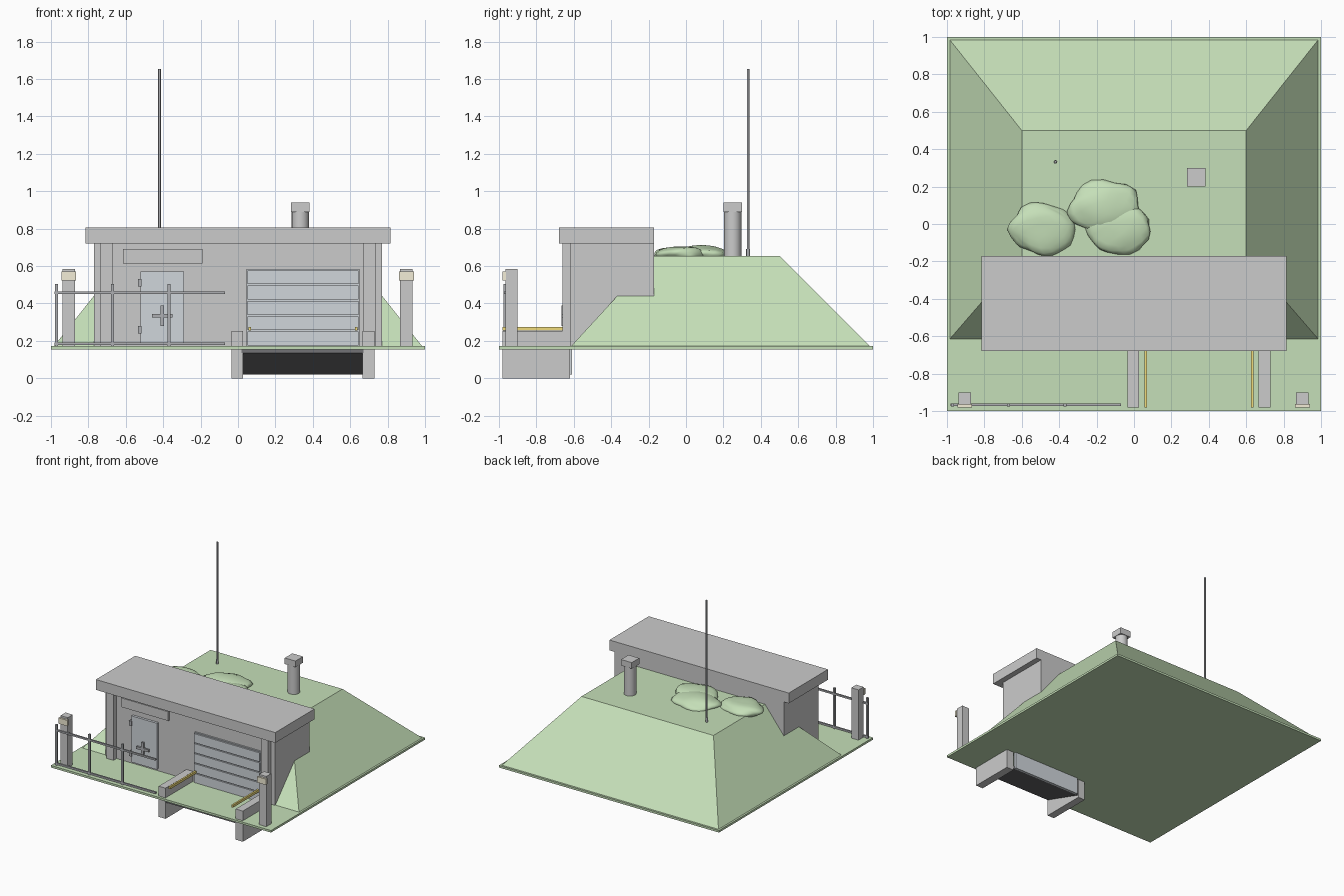
import bpy, bmesh, random
from mathutils import Vector, noise

if "Cube" in bpy.data.objects:
    bpy.data.objects.remove(bpy.data.objects["Cube"])

random.seed(4)


def material(name, rgb):
    m = bpy.data.materials.new(name)
    m.diffuse_color = (*rgb, 1)
    m.use_nodes = True
    m.node_tree.nodes["Principled BSDF"].inputs["Base Color"].default_value = m.diffuse_color
    return m


GRASS = material("grass", (0.56, 0.74, 0.48))
STEEL = material("steel", (0.63, 0.67, 0.71))
DARK = material("dark", (0.17, 0.17, 0.18))
METAL = material("metal", (0.42, 0.43, 0.45))
YELLOW = material("yellow", (0.88, 0.72, 0.2))
LAMP = material("lamp_glass", (0.9, 0.85, 0.68))


def finish(name, bm, mat=None):
    bmesh.ops.recalc_face_normals(bm, faces=bm.faces[:])
    me = bpy.data.meshes.new(name)
    bm.to_mesh(me)
    bm.free()
    ob = bpy.data.objects.new(name, me)
    bpy.context.collection.objects.link(ob)
    if mat:
        me.materials.append(mat)
    return ob


def box(name, x, y, z, mat=None):
    """Box from (min, max) ranges."""
    bm = bmesh.new()
    bmesh.ops.create_cube(bm, size=1)
    for v in bm.verts:
        v.co = Vector([r[0] if c < 0 else r[1] for c, r in zip(v.co, (x, y, z))])
    return finish(name, bm, mat)


def tube(name, x, y, z0, z1, r, seg, mat=None):
    bm = bmesh.new()
    bmesh.ops.create_cone(bm, cap_ends=True, segments=seg, radius1=r, radius2=r, depth=z1 - z0)
    bmesh.ops.translate(bm, verts=bm.verts[:], vec=(x, y, (z0 + z1) / 2))
    ob = finish(name, bm, mat)
    for p in ob.data.polygons:
        p.use_smooth = len(p.vertices) == 4
    return ob


# ground slab
box("ground", (-1, 1), (-1, 1), (0.155, 0.172), GRASS)

# earth mound: tapered box
mound = box("mound", (-0.985, 0.985), (-0.615, 0.985), (0.171, 0.655), GRASS)
for v in mound.data.vertices:
    if v.co.z > 0.4:
        v.co.x = 0.6 if v.co.x > 0 else -0.6
        v.co.y = 0.5 if v.co.y > 0 else -0.17

# bunker body, roof slab and corner pillars
box("bunker_wall", (-0.77, 0.77), (-0.62, -0.17), (0.17, 0.725))
box("roof", (-0.815, 0.815), (-0.68, -0.17), (0.72, 0.805))
for s in (-1, 1):
    box("corner_pillar", sorted((s * 0.67, s * 0.735)), (-0.66, -0.61), (0.17, 0.72))

# blank sign plate
box("sign_plate", (-0.615, -0.19), (-0.635, -0.615), (0.615, 0.69))

# entrance door with hinges and cross handle
box("door", (-0.52, -0.29), (-0.64, -0.615), (0.19, 0.57), STEEL)
for z in (0.26, 0.51):
    box("door_hinge", (-0.535, -0.515), (-0.65, -0.615), (z - 0.02, z + 0.02), METAL)
box("handle_bar", (-0.46, -0.35), (-0.665, -0.65), (0.325, 0.345), METAL)
box("handle_upright", (-0.415, -0.395), (-0.665, -0.65), (0.28, 0.39), METAL)
box("handle_hub", (-0.415, -0.395), (-0.655, -0.635), (0.325, 0.345), METAL)

# garage door: backing, slats and lower part below the ground
box("garage_door", (0.045, 0.65), (-0.63, -0.61), (0.02, 0.585), STEEL)
for k in range(5):
    z = 0.175 + k * 0.082
    box("garage_slat", (0.05, 0.645), (-0.64, -0.625), (z, z + 0.074), STEEL)

# sunken driveway between two curb walls
ramp = box("ramp", (0.02, 0.67), (-0.98, -0.625), (0.02, 0.04), DARK)
for v in ramp.data.vertices:
    if v.co.y < -0.9:
        v.co.z += 0.115
for x in ((-0.035, 0.027), (0.665, 0.73)):
    box("curb_wall", x, (-0.98, -0.62), (0, 0.252))
for x in (0.063, 0.632):
    box("guide_strip", (x - 0.007, x + 0.007), (-0.98, -0.62), (0.255, 0.275), YELLOW)

# lamp posts
for x in (-0.905, 0.9):
    box("lamp_post", (x - 0.033, x + 0.033), (-0.965, -0.9), (0.17, 0.585))
    box("lamp", (x - 0.04, x + 0.04), (-0.98, -0.962), (0.522, 0.57), LAMP)

# railing
for x in (-0.97, -0.67, -0.37):
    box("rail_post", (x - 0.008, x + 0.008), (-0.976, -0.96), (0.17, 0.505), METAL)
for z in (0.457, 0.184):
    box("rail_bar", (-0.98, -0.07), (-0.974, -0.96), (z - 0.007, z + 0.007), METAL)

# vent chimney and antenna
tube("vent_pipe", 0.333, 0.25, 0.64, 0.895, 0.046, 20)
box("vent_cap", (0.284, 0.382), (0.201, 0.299), (0.89, 0.94))
tube("antenna", -0.42, 0.332, 0.68, 1.655, 0.007, 8, METAL)
tube("antenna_base", -0.42, 0.332, 0.64, 0.69, 0.01, 8, METAL)

# flattened shrubs on the mound
for x, y, rx, ry in ((-0.49, -0.03, 0.18, 0.14), (-0.16, 0.09, 0.19, 0.14), (-0.08, -0.02, 0.175, 0.14)):
    bm = bmesh.new()
    bmesh.ops.create_icosphere(bm, subdivisions=3, radius=1)
    off = Vector((random.random() * 9, random.random() * 9, 0))
    for v in bm.verts:
        v.co *= 1 + 0.22 * noise.noise(v.co * 1.3 + off)
        v.co = Vector((x + v.co.x * rx, y + v.co.y * ry, 0.66 + v.co.z * 0.048))
    bush = finish("shrub", bm, GRASS)
    for p in bush.data.polygons:
        p.use_smooth = True
